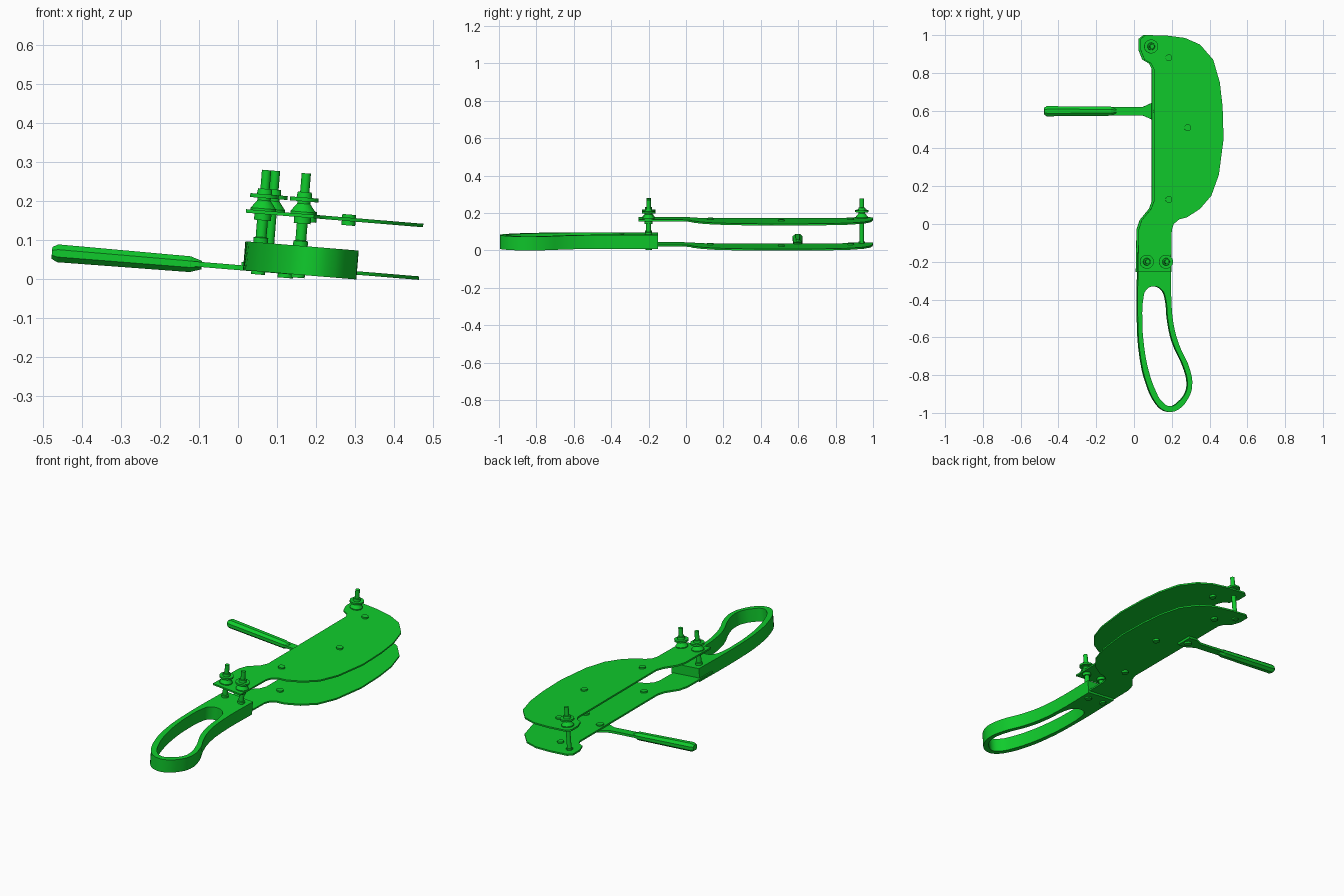
import bpy, bmesh, math
from mathutils import Matrix

cube = bpy.data.objects.get("Cube")
if cube:
    bpy.data.objects.remove(cube)

green = bpy.data.materials.new("bright_green")
green.use_nodes = True
colour = (0.005, 0.6, 0.025, 1)
green.diffuse_color = colour
green.node_tree.nodes["Principled BSDF"].inputs["Base Color"].default_value = colour

# The whole assembly leans sideways by a few degrees
TILT = Matrix.Rotation(math.radians(4.7), 4, 'Y')


def finish(name, mesh, smooth=True):
    mesh.transform(TILT)
    mesh.materials.clear()
    mesh.materials.append(green)
    for poly in mesh.polygons:
        poly.use_smooth = smooth
        poly.material_index = 0
    if smooth:
        mesh.set_sharp_from_angle(angle=math.radians(32))
    obj = bpy.data.objects.new(name, mesh)
    bpy.context.scene.collection.objects.link(obj)
    return obj


def slab(name, outlines, low, high, shift=0, curved=False, corners=()):
    """Extrude closed outlines (first outer, then holes) from low to high."""
    curve = bpy.data.curves.new(name + "_outline", 'CURVE')
    curve.dimensions = '2D'
    curve.fill_mode = 'BOTH'
    curve.extrude = (high - low) / 2
    curve.resolution_u = 4
    for number, points in enumerate(outlines):
        spline = curve.splines.new('BEZIER')
        spline.bezier_points.add(len(points) - 1)
        spline.use_cyclic_u = True
        for i, (point, (x, y)) in enumerate(zip(spline.bezier_points, points)):
            point.co = (x + shift, y, 0)
            sharp = not curved or (number == 0 and i in corners)
            point.handle_left_type = point.handle_right_type = 'VECTOR' if sharp else 'AUTO'
        if not curved:
            spline.resolution_u = 1
    helper = bpy.data.objects.new(name + "_helper", curve)
    bpy.context.scene.collection.objects.link(helper)
    bpy.context.view_layer.update()
    graph = bpy.context.evaluated_depsgraph_get()
    mesh = bpy.data.meshes.new_from_object(helper.evaluated_get(graph))
    bpy.data.objects.remove(helper)
    bpy.data.curves.remove(curve)
    mesh.transform(Matrix.Translation((0, 0, (low + high) / 2)))
    bm = bmesh.new()
    bm.from_mesh(mesh)
    bmesh.ops.remove_doubles(bm, verts=bm.verts, dist=0.0001)
    bmesh.ops.recalc_face_normals(bm, faces=bm.faces)
    bm.to_mesh(mesh)
    bm.free()
    return finish(name, mesh)


def lathe(name, profile, place, sides=20, smooth=True):
    """Turn (radius, height) pairs into a capped round part."""
    bm = bmesh.new()
    rings = []
    for radius, height in profile:
        angles = [math.tau * (i + 0.5) / sides for i in range(sides)]
        rings.append([bm.verts.new((radius * math.cos(a), radius * math.sin(a), height))
                      for a in angles])
    for a, b in zip(rings, rings[1:]):
        for i in range(sides):
            j = (i + 1) % sides
            bm.faces.new((a[i], a[j], b[j], b[i]))
    bm.faces.new(rings[0][::-1])
    bm.faces.new(rings[-1])
    bm.transform(place)
    bmesh.ops.recalc_face_normals(bm, faces=bm.faces)
    mesh = bpy.data.meshes.new(name)
    bm.to_mesh(mesh)
    bm.free()
    return finish(name, mesh, smooth)


def at(x, y):
    return Matrix.Translation((x, y, 0))


# Twin guard plates
plate = [(.02, -.255), (.195, -.255), (.2, -.03), (.21, 0), (.24, .025), (.28, .035),
         (.35, .08), (.41, .15), (.45, .26), (.475, .45), (.47, .62), (.455, .75),
         (.42, .87), (.35, .95), (.27, .985), (.17, .998), (.06, 1), (.035, .98),
         (.035, .92), (.055, .87), (.09, .85), (.105, .82), (.105, .12), (.09, .08),
         (.04, .02), (.024, -.03)]
LOWER, UPPER = .036, .171
for name, base in (("lower_plate", LOWER), ("upper_plate", UPPER)):
    slab(name, [plate], base, base + .009, shift=-.014)

# Looped grip with a solid block at its root
outer = [(.02, -.15), (.016, -.5), (.03, -.7), (.065, -.85), (.11, -.945), (.15, -.985),
         (.19, -.995), (.235, -.98), (.28, -.93), (.305, -.86), (.29, -.76),
         (.24, -.65), (.21, -.55), (.195, -.42), (.196, -.15)]
inner = [(.1, -.33), (.06, -.35), (.045, -.4), (.04, -.5), (.05, -.65), (.075, -.78),
         (.11, -.88), (.145, -.94), (.19, -.965), (.235, -.94), (.272, -.89),
         (.28, -.84), (.265, -.77), (.2, -.62), (.175, -.5), (.165, -.4), (.145, -.35)]
slab("loop_grip", [outer, inner], .024, .098, shift=-.004, curved=True,
     corners=(0, len(outer) - 1))

# Small rivets through both plates
for number, (x, y) in enumerate([(.17, .88), (.27, .51), (.17, .13)], 1):
    for level, base in (("lower", LOWER), ("upper", UPPER)):
        lathe(f"{level}_rivet_{number}",
              [(.018, base - .011), (.018, base + .017)], at(x, y), sides=16)

# Threaded posts with clamping spools
spool = [(.033, .18), (.033, .185), (.017, .206), (.017, .212), (.037, .212),
         (.037, .222), (.02, .222), (.018, .236), (.012, .236)]
collar = [(.022, .155), (.022, .171)]
for name, x, y, foot in (("front_right_post", .05, -.2, .016),
                         ("front_left_post", .152, -.2, .016),
                         ("rear_post", .073, .94, .028)):
    lathe(name, [(.012, foot), (.012, .284)], at(x, y))
    lathe(name + "_spool", spool, at(x, y))
    if y < 0:
        lathe(name + "_collar", collar, at(x, y))
        lathe(name + "_sleeve", [(.019, .097), (.019, .11), (.014, .112), (.014, .16)], at(x, y))
        lathe(name + "_head", [(.018, .016), (.018, .03)], at(x, y))
    else:
        lathe(name + "_nut", [(.018, .028), (.018, .054)], at(x, y), sides=6, smooth=False)

# Side handle: faceted bar, flat flared tang and its screw
bar = Matrix.Translation((0, .597, .028)) @ Matrix.Diagonal((1, 1.12, .95, 1)) \
    @ Matrix.Rotation(math.pi / 2, 4, 'Y')
lathe("side_handle", [(.017, -.48), (.026, -.465), (.023, -.125), (.012, -.095)],
      bar, sides=8, smooth=False)
tang = [(-.13, .574), (.045, .574), (.1, .55), (.15, .55), (.15, .645), (.1, .645),
        (.045, .62), (-.13, .62)]
slab("handle_tang", [tang], .023, .036)
lathe("tang_screw", [(.02, .013), (.02, .052)], at(.12, .597), sides=16)
